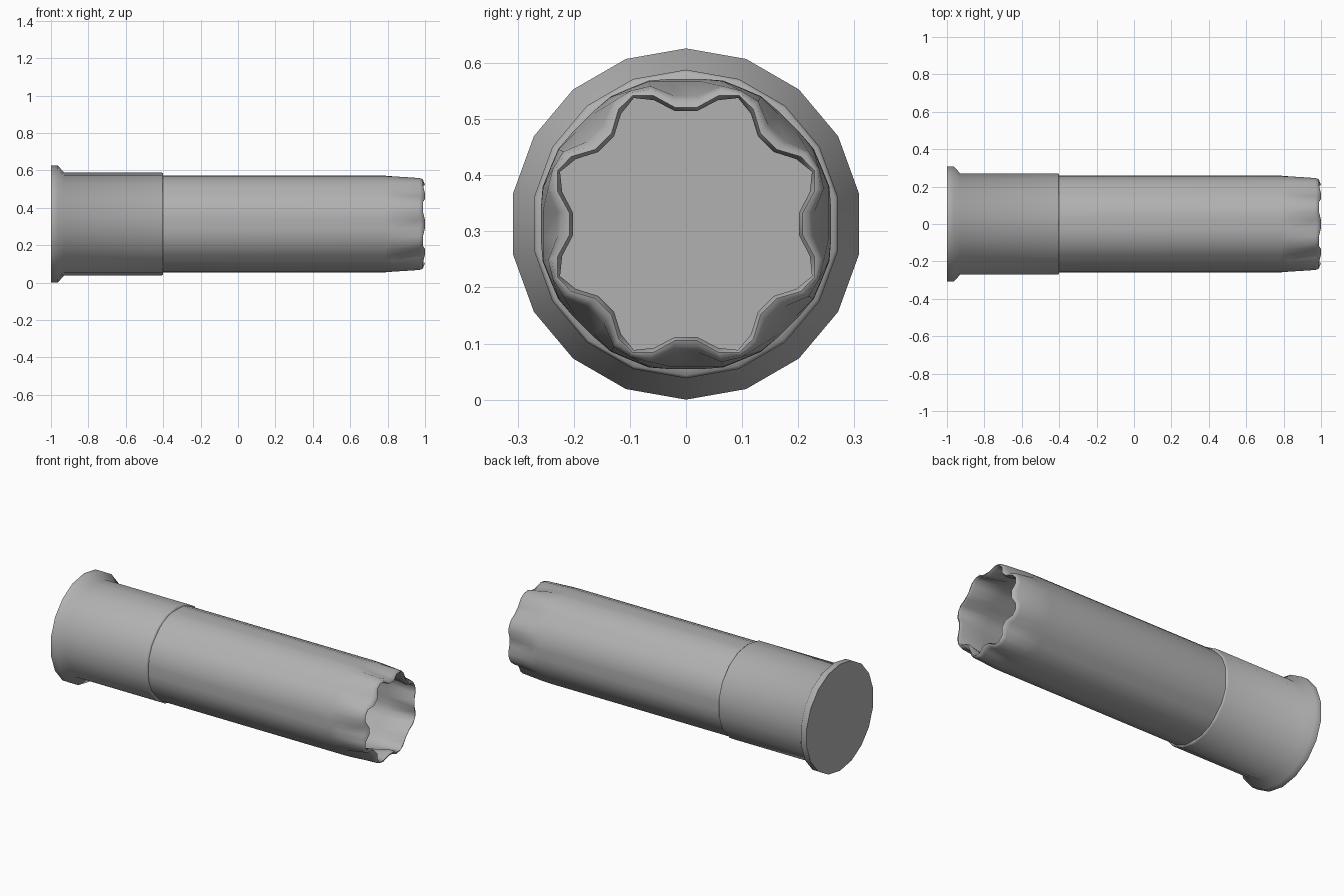
import bpy, bmesh
from math import sin, cos, radians

if "Cube" in bpy.data.objects:
    bpy.data.objects.remove(bpy.data.objects["Cube"])

CZ = 0.313  # height of the long axis

grey = bpy.data.materials.new("dark_grey")
grey.diffuse_color = (0.44, 0.44, 0.44, 1)
grey.use_nodes = True
grey.node_tree.nodes["Principled BSDF"].inputs["Base Color"].default_value = grey.diffuse_color


def make_lathe(name, rings, smooth_angle, cap_start=False, cap_end=False):
    """Bridge rings of [(x, angle_deg, radius), ...] around the x axis."""
    bm = bmesh.new()
    loops = [[bm.verts.new((x, r * sin(radians(a)), CZ + r * cos(radians(a))))
              for x, a, r in ring] for ring in rings]
    n = len(loops[0])
    for a, b in zip(loops, loops[1:]):
        for i in range(n):
            j = (i + 1) % n
            bm.faces.new((a[i], a[j], b[j], b[i]))
    if cap_start:
        bm.faces.new(loops[0])
    if cap_end:
        bm.faces.new(loops[-1])
    bmesh.ops.recalc_face_normals(bm, faces=bm.faces)
    me = bpy.data.meshes.new(name)
    bm.to_mesh(me)
    bm.free()
    me.materials.append(grey)
    ob = bpy.data.objects.new(name, me)
    bpy.context.collection.objects.link(ob)
    bpy.ops.object.select_all(action='DESELECT')
    ob.select_set(True)
    bpy.context.view_layer.objects.active = ob
    bpy.ops.object.shade_smooth_by_angle(angle=radians(smooth_angle))
    return ob


def circle(x, r, n=18):
    return [(x, 360 * i / n, r) for i in range(n)]


def pleated(x, dent, shoulder, peak, setback=0):
    """Eight pleats: a dent, two shoulders and a peak set back along x."""
    out = []
    for k in range(8):
        c = 45 * k
        out += [(x - setback, c - 14.5, shoulder), (x, c - 5.5, dent),
                (x, c + 5.5, dent), (x - setback, c + 14.5, shoulder),
                (x - setback, c + 22.5, peak)]
    return out


# Metal base cup with flared rim
cup = [(-1, 0.313), (-0.963, 0.313), (-0.93, 0.275), (-0.408, 0.275),
       (-0.4, 0.270), (-0.4, 0.245)]
make_lathe("base_cup", [circle(x, r) for x, r in cup], 62, cap_start=True)

# Hollow hull: outer wall, crimped mouth, inner wall and floor
hull = [(-0.42, 0.260, 0.264, 0.262),
        (0.78, 0.260, 0.264, 0.262),
        (0.83, 0.256, 0.263, 0.261),
        (0.975, 0.230, 0.254, 0.257, 0.006),
        (0.995, 0.219, 0.248, 0.253, 0.008),
        (1.0, 0.209, 0.237, 0.248, 0.010),
        (0.985, 0.202, 0.228, 0.243, 0.006),
        (0.8, 0.243, 0.246, 0.246),
        (-0.4, 0.244, 0.246, 0.246)]
make_lathe("hull", [pleated(*h) for h in hull], 75, cap_end=True)
